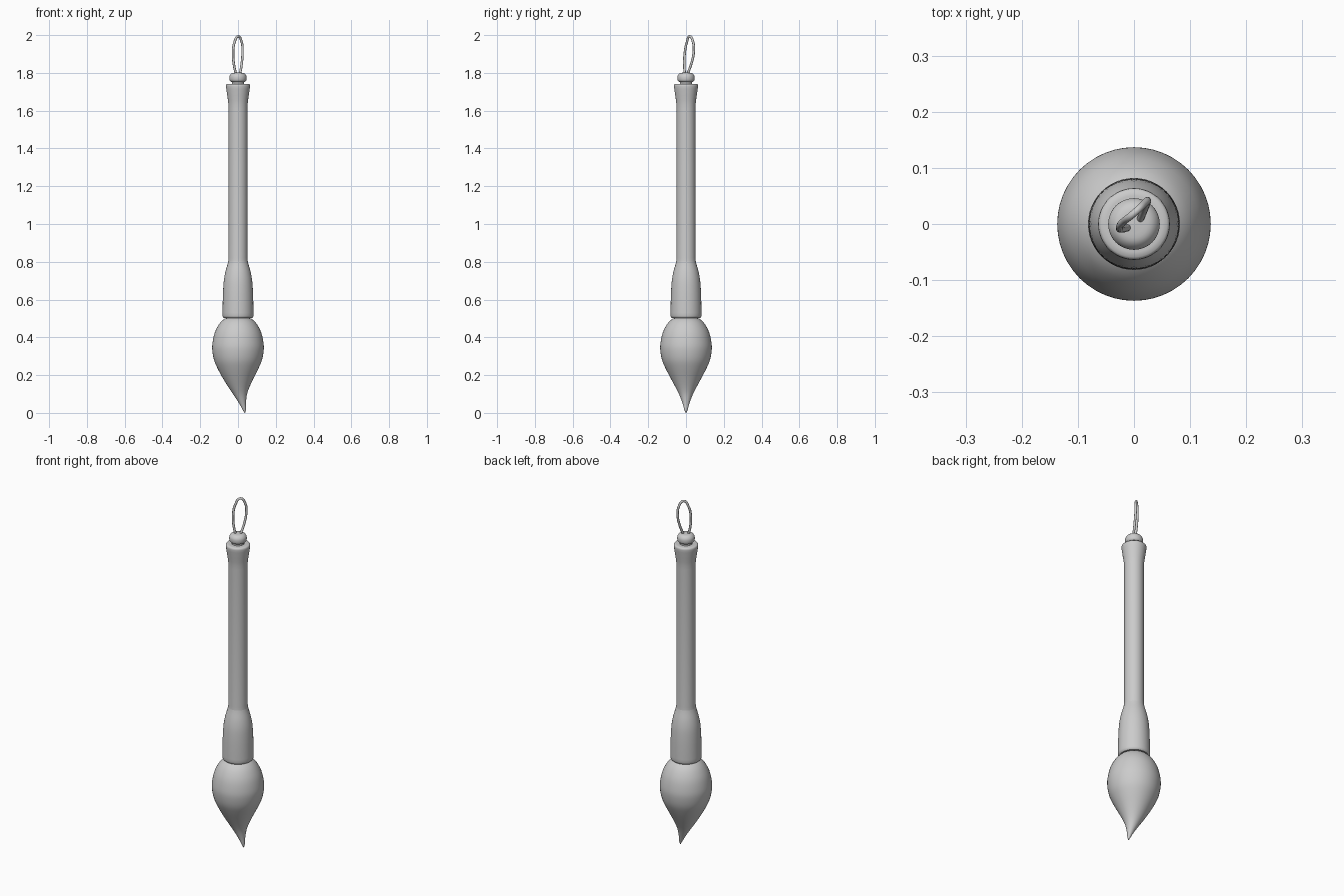
import bpy, bmesh, math
from mathutils import Vector

cube = bpy.data.objects.get("Cube")
if cube:
    bpy.data.objects.remove(cube)

grey = bpy.data.materials.new("plain grey")
grey.use_nodes = True
grey.diffuse_color = (0.6, 0.6, 0.6, 1)
grey.node_tree.nodes["Principled BSDF"].inputs["Base Color"].default_value = (0.6, 0.6, 0.6, 1)


def finish(obj, angle=40):
    obj.data.materials.append(grey)
    bpy.ops.object.select_all(action="DESELECT")
    obj.select_set(True)
    bpy.context.view_layer.objects.active = obj
    bpy.ops.object.shade_smooth_by_angle(angle=math.radians(angle))


def smooth_profile(points, steps):
    """Catmull-Rom interpolation through the profile points."""
    pts = [Vector(p) for p in points]
    pts = [2 * pts[0] - pts[1]] + pts + [2 * pts[-1] - pts[-2]]
    out = []
    for a, b, c, d in zip(pts, pts[1:], pts[2:], pts[3:]):
        for i in range(steps):
            t = i / steps
            out.append(0.5 * (2 * b + (c - a) * t + (2 * a - 5 * b + 4 * c - d) * t * t
                              + (3 * b - a - 3 * c + d) * t ** 3))
    return out + [pts[-2]]


def lathe(name, profile, sides=48):
    """Closed round part from (radius, height, x offset) rings, listed top to bottom."""
    bm = bmesh.new()
    rings = []
    for r, z, dx in profile:
        rings.append([bm.verts.new((dx + r * math.cos(k * math.tau / sides),
                                    r * math.sin(k * math.tau / sides), z))
                      for k in range(sides)])
    for up, low in zip(rings, rings[1:]):
        for k in range(sides):
            n = (k + 1) % sides
            bm.faces.new((up[k], low[k], low[n], up[n]))
    bm.faces.new(rings[0])
    bm.faces.new(rings[-1][::-1])
    bmesh.ops.recalc_face_normals(bm, faces=bm.faces)
    mesh = bpy.data.meshes.new(name)
    bm.to_mesh(mesh)
    bm.free()
    obj = bpy.data.objects.new(name, mesh)
    bpy.context.collection.objects.link(obj)
    finish(obj)


# Rounded bead on a short neck
lathe("end_bead", smooth_profile([
    (0.004, 1.802, 0), (0.03, 1.799, 0), (0.043, 1.787, 0), (0.046, 1.772, 0),
    (0.043, 1.758, 0), (0.032, 1.75, 0)], 4))
lathe("bead_neck", [(0.033, 1.756, 0), (0.033, 1.73, 0)])

# Handle with flared end cap
lathe("handle", [
    (0.05, 1.742, 0), (0.059, 1.741, 0), (0.063, 1.737, 0), (0.064, 1.73, 0),
    (0.062, 1.715, 0), (0.057, 1.68, 0), (0.053, 1.655, 0), (0.051, 1.635, 0),
    (0.05, 1.61, 0), (0.05, 0.82, 0), (0.052, 0.8, 0)])

# Swelling ferrule with a softly rounded lower rim
lathe("ferrule", smooth_profile([
    (0.051, 0.805, 0), (0.056, 0.785, 0), (0.067, 0.745, 0), (0.075, 0.7, 0),
    (0.079, 0.645, 0), (0.081, 0.58, 0), (0.082, 0.515, 0)], 4)
    + [(0.08, 0.507, 0), (0.075, 0.502, 0), (0.06, 0.501, 0)])

# Full bristle head drawn out to a bent tip
lathe("bristles", smooth_profile([
    (0.06, 0.502, 0), (0.076, 0.495, 0), (0.1, 0.47, 0), (0.123, 0.425, 0),
    (0.135, 0.37, 0), (0.136, 0.33, 0), (0.127, 0.28, 0), (0.108, 0.235, 0),
    (0.082, 0.185, 0.001), (0.055, 0.135, 0.005), (0.035, 0.095, 0.012),
    (0.018, 0.05, 0.024), (0.009, 0.018, 0.033), (0.002, 0.0, 0.036)], 3))

# Slightly tilted hanging loop
curve = bpy.data.curves.new("hanging_loop", "CURVE")
curve.dimensions = "3D"
curve.bevel_depth = 0.0065
curve.bevel_resolution = 3
curve.resolution_u = 8
curve.use_fill_caps = True
path = [(-0.01, -0.006, 1.79), (-0.021, -0.009, 1.84), (-0.026, -0.007, 1.9),
        (-0.019, 0.004, 1.96), (0.001, 0.02, 1.993), (0.019, 0.037, 1.965),
        (0.024, 0.041, 1.91), (0.019, 0.027, 1.845), (0.01, 0.006, 1.79)]
spline = curve.splines.new("BEZIER")
spline.bezier_points.add(len(path) - 1)
for point, co in zip(spline.bezier_points, path):
    point.co = co
    point.handle_left_type = point.handle_right_type = "AUTO"
loop = bpy.data.objects.new("hanging_loop", curve)
bpy.context.collection.objects.link(loop)
bpy.ops.object.select_all(action="DESELECT")
loop.select_set(True)
bpy.context.view_layer.objects.active = loop
bpy.ops.object.convert(target="MESH")
finish(bpy.context.object, 60)
